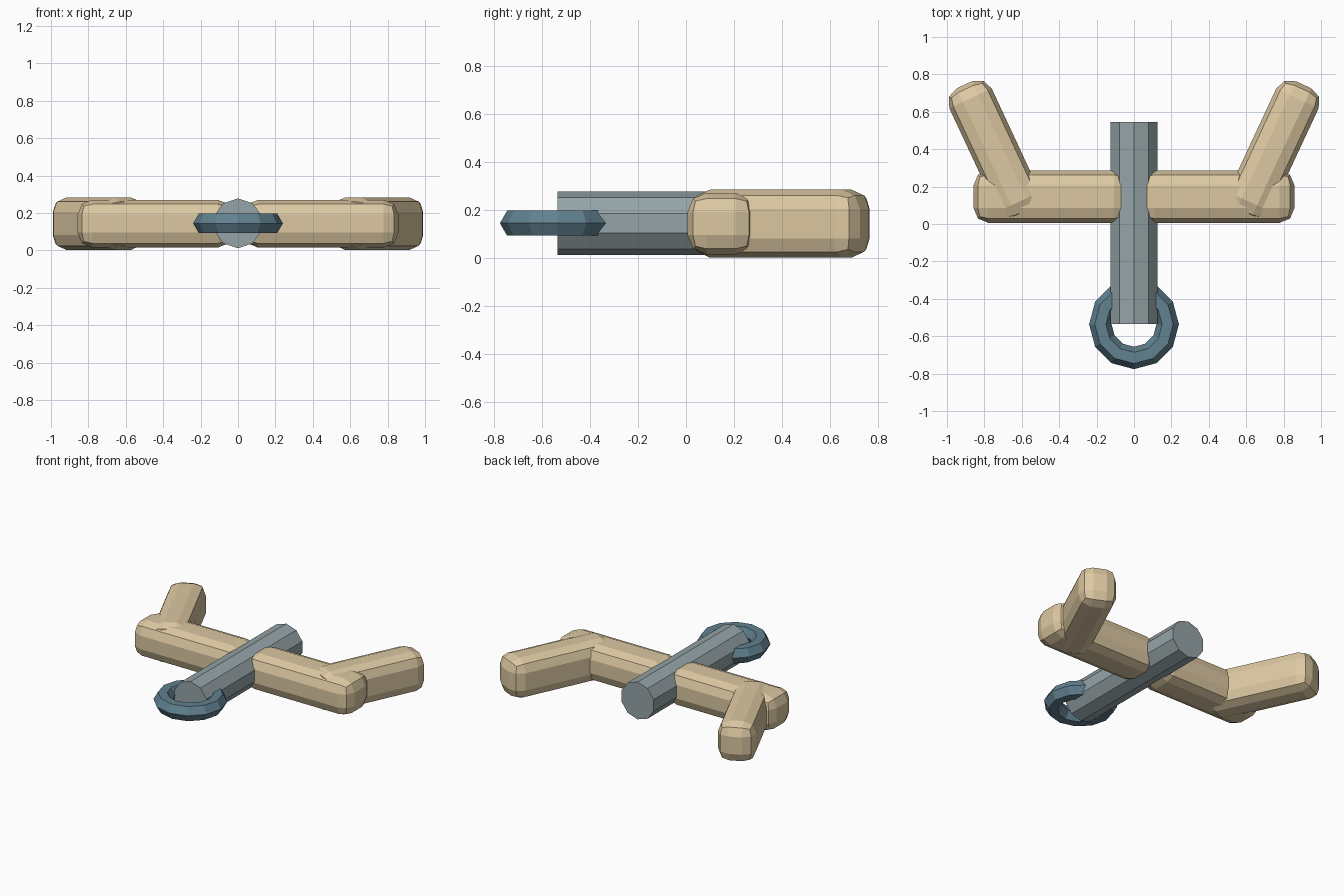
import bpy
from math import radians

if "Cube" in bpy.data.objects:
    bpy.data.objects.remove(bpy.data.objects["Cube"])

ZC = 0.143  # shared centre height


def material(name, rgb):
    m = bpy.data.materials.new(name)
    m.diffuse_color = (*rgb, 1)
    m.use_nodes = True
    m.node_tree.nodes["Principled BSDF"].inputs["Base Color"].default_value = m.diffuse_color
    return m


wood = material("pale_wood", (0.72, 0.58, 0.36))
steel = material("light_steel", (0.30, 0.37, 0.39))
dark = material("blue_steel", (0.12, 0.22, 0.28))


def finish(name, mat):
    ob = bpy.context.object
    ob.name = name
    ob.data.materials.append(mat)
    return ob


def rounded_beam(name, loc, size, angle):
    bpy.ops.mesh.primitive_cube_add(size=1, location=loc, rotation=(0, 0, angle))
    ob = finish(name, wood)
    ob.scale = size
    bpy.ops.object.transform_apply(location=False, rotation=False, scale=True)
    bev = ob.modifiers.new("Bevel", "BEVEL")
    bev.width = 0.08
    bev.segments = 2
    return ob


# Two-part wooden grips on both sides
for side, s in (("right", 1), ("left", -1)):
    rounded_beam(f"{side}_arm", (s * 0.443, 0.146, ZC), (0.83, 0.28, 0.256), 0)
    rounded_beam(f"{side}_tip_bar", (s * 0.745, 0.395, ZC),
                 (0.25, 0.77, 0.283), -s * radians(25))

# Ten-sided centre rod along y, one vertex pointing up
bpy.ops.mesh.primitive_cylinder_add(vertices=10, radius=0.133, depth=1.08,
                                    location=(0, 0.005, ZC + 0.002),
                                    rotation=(radians(90), 0, 0))
finish("centre_rod", steel)

# Low-poly ring around the front end of the rod
bpy.ops.mesh.primitive_torus_add(major_segments=12, minor_segments=6,
                                 major_radius=0.18, minor_radius=0.06,
                                 location=(0, -0.536, ZC + 0.002))
finish("front_ring", dark)
